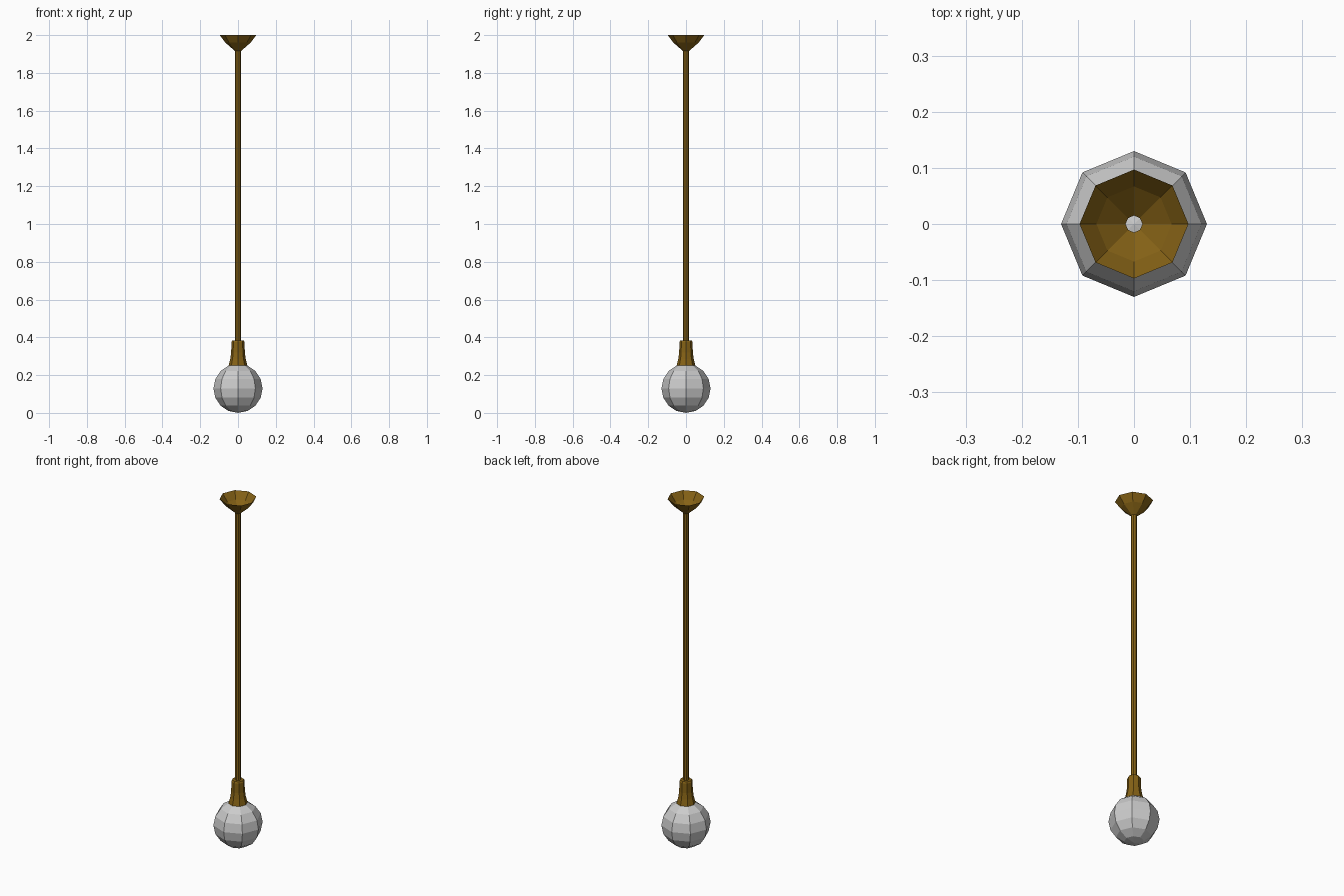
import bpy, bmesh
from math import cos, sin, pi

if "Cube" in bpy.data.objects:
    bpy.data.objects.remove(bpy.data.objects["Cube"])

SIDES = 8
brass = bpy.data.materials.new("brass")
brass.diffuse_color = (0.237, 0.123, 0.008, 1)
brass.use_nodes = True
brass.node_tree.nodes["Principled BSDF"].inputs["Base Color"].default_value = brass.diffuse_color


def lathe(name, profile, material=None):
    """Revolve (radius, z) points into an open eight-sided shell."""
    bm = bmesh.new()
    rings = [[bm.verts.new((r * cos(2 * pi * i / SIDES), r * sin(2 * pi * i / SIDES), z))
              for i in range(SIDES)] for r, z in profile]
    for a, b in zip(rings, rings[1:]):
        for i in range(SIDES):
            j = (i + 1) % SIDES
            bm.faces.new((a[i], a[j], b[j], b[i]))
    mesh = bpy.data.meshes.new(name)
    bm.to_mesh(mesh)
    bm.free()
    obj = bpy.data.objects.new(name, mesh)
    bpy.context.collection.objects.link(obj)
    if material:
        mesh.materials.append(material)
    return obj


# Glass globe
bpy.ops.mesh.primitive_uv_sphere_add(segments=SIDES, ring_count=8, radius=0.13,
                                     location=(0, 0, 0.13))
bpy.context.object.name = "globe"

# Flared lamp holder with a flat top around the rod
lathe("lamp_holder", [(0.05, 0.25), (0.041, 0.285), (0.036, 0.32), (0.035, 0.375),
                      (0.031, 0.383), (0.015, 0.383)], brass)

# Hollow hanging rod
lathe("rod", [(0.015, 0.383), (0.015, 1.915)], brass)

# Ceiling canopy, open at the top
lathe("canopy", [(0.015, 1.915), (0.067, 1.96), (0.097, 2.0)], brass)
